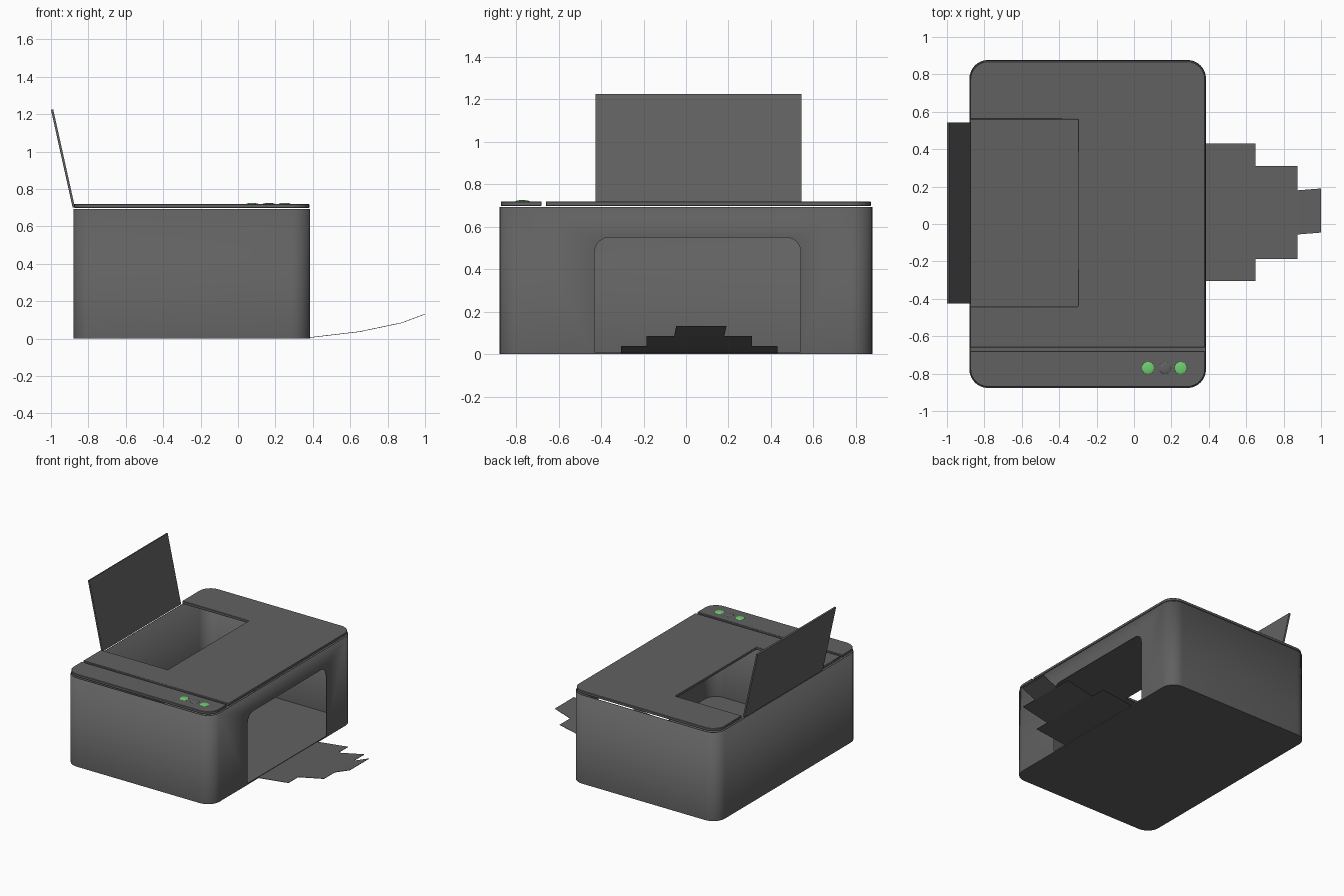
import bpy, bmesh, math
from mathutils import Vector

cube = bpy.data.objects.get("Cube")
if cube:
    bpy.data.objects.remove(cube, do_unlink=True)


def material(name, color):
    m = bpy.data.materials.new(name)
    m.use_nodes = True
    m.diffuse_color = color
    m.node_tree.nodes["Principled BSDF"].inputs["Base Color"].default_value = color
    return m


GRAY = material("dark gray plastic", (0.12, 0.12, 0.12, 1))
GREEN = material("green light", (0.16, 0.62, 0.16, 1))


def finish(bm, name, mat=GRAY):
    bmesh.ops.recalc_face_normals(bm, faces=bm.faces[:])
    me = bpy.data.meshes.new(name)
    bm.to_mesh(me)
    bm.free()
    me.materials.append(mat)
    ob = bpy.data.objects.new(name, me)
    bpy.context.collection.objects.link(ob)
    return ob


def smooth(ob):
    bpy.ops.object.select_all(action='DESELECT')
    ob.select_set(True)
    bpy.context.view_layer.objects.active = ob
    bpy.ops.object.shade_smooth_by_angle(angle=math.radians(30))


def rounded(a0, a1, b0, b1, radii, steps=8):
    """Counter-clockwise rectangle; radii start at the (a0, b0) corner."""
    pts = []
    corners = [(a0, b0, 1, 1), (a1, b0, -1, 1), (a1, b1, -1, -1), (a0, b1, 1, -1)]
    for i, ((a, b, sa, sb), r) in enumerate(zip(corners, radii)):
        if r == 0:
            pts.append((a, b))
            continue
        for k in range(steps + 1):
            t = math.pi + (i + k / steps) * math.pi / 2
            pts.append((a + sa * r + r * math.cos(t), b + sb * r + r * math.sin(t)))
    return pts


def prism(name, points, depth, open_top=False, mat=GRAY):
    """Extrude a closed 3D outline along a vector."""
    bm = bmesh.new()
    base = [bm.verts.new(p) for p in points]
    end = [bm.verts.new(Vector(p) + Vector(depth)) for p in points]
    bm.faces.new(base)
    if not open_top:
        bm.faces.new(end)
    n = len(base)
    for i in range(n):
        j = (i + 1) % n
        bm.faces.new((base[i], base[j], end[j], end[i]))
    return finish(bm, name, mat)


# Hollow case with floor and rounded upright corners
case = prism("case", [(x, y, 0) for x, y in rounded(-0.88, 0.385, -0.877, 0.877, [0.1] * 4)],
             (0, 0, 0.692), open_top=True)
shell = case.modifiers.new("Wall", 'SOLIDIFY')
shell.thickness = 0.005
shell.offset = -1

# Paper exit opening in the left wall
cutter = prism("opening_cutter",
               [(0.3, y, z) for y, z in rounded(-0.43, 0.54, 0.01, 0.55, [0, 0, 0.07, 0.07])],
               (0.2, 0, 0))
cutter.hide_render = True
cutter.hide_viewport = True
cut = case.modifiers.new("Opening", 'BOOLEAN')
cut.operation = 'DIFFERENCE'
cut.solver = 'EXACT'
cut.object = cutter
smooth(case)

# Lid with feed slot open to the right edge, and separate control panel
LID_Z, LID_H = 0.698, 0.022
lid_outline = rounded(-0.876, 0.381, -0.66, 0.87, [0, 0, 0.097, 0.097])
lid_outline += [(-0.876, 0.56), (-0.3, 0.56), (-0.3, -0.44), (-0.876, -0.44)]
panel_outline = rounded(-0.876, 0.381, -0.872, -0.68, [0.097, 0.097, 0, 0])
for name, outline in (("lid", lid_outline), ("control_panel", panel_outline)):
    ob = prism(name, [(x, y, LID_Z) for x, y in outline], (0, 0, LID_H))
    bev = ob.modifiers.new("Soft edge", 'BEVEL')
    bev.width = 0.003
    bev.segments = 1
    smooth(ob)

# Leaning paper support
prism("paper_support",
      [(-0.884, -0.425, 0.7), (-0.872, -0.425, 0.703), (-0.988, -0.425, 1.226), (-1.0, -0.425, 1.223)],
      (0, 0.968, 0))

# Telescoping output tray: thin sheets, narrower and steeper outward
tray = [
    ("tray_base", 0.38, 0.65, 0.004, 0.036, -0.305, 0.43, 0),
    ("tray_middle", 0.65, 0.875, 0.036, 0.083, -0.187, 0.31, 0),
    ("tray_end", 0.875, 1.0, 0.083, 0.13, -0.056, 0.18, 0.01),
]
for name, x0, x1, z0, z1, y0, y1, skew in tray:
    prism(name, [(x0, y0, z0), (x1, y0 + skew, z1), (x1, y1 + skew, z1), (x0, y1, z0)],
          (0, 0, 0.003))

# Domed buttons
for name, x, mat in (("power_button", 0.075, GREEN), ("menu_button", 0.165, GRAY),
                     ("start_button", 0.25, GREEN)):
    bm = bmesh.new()
    bmesh.ops.create_uvsphere(bm, u_segments=24, v_segments=12, radius=0.033)
    for v in bm.verts:
        v.co = (v.co.x + x, v.co.y - 0.77, v.co.z * 0.2 + 0.719)
    smooth(finish(bm, name, mat))
